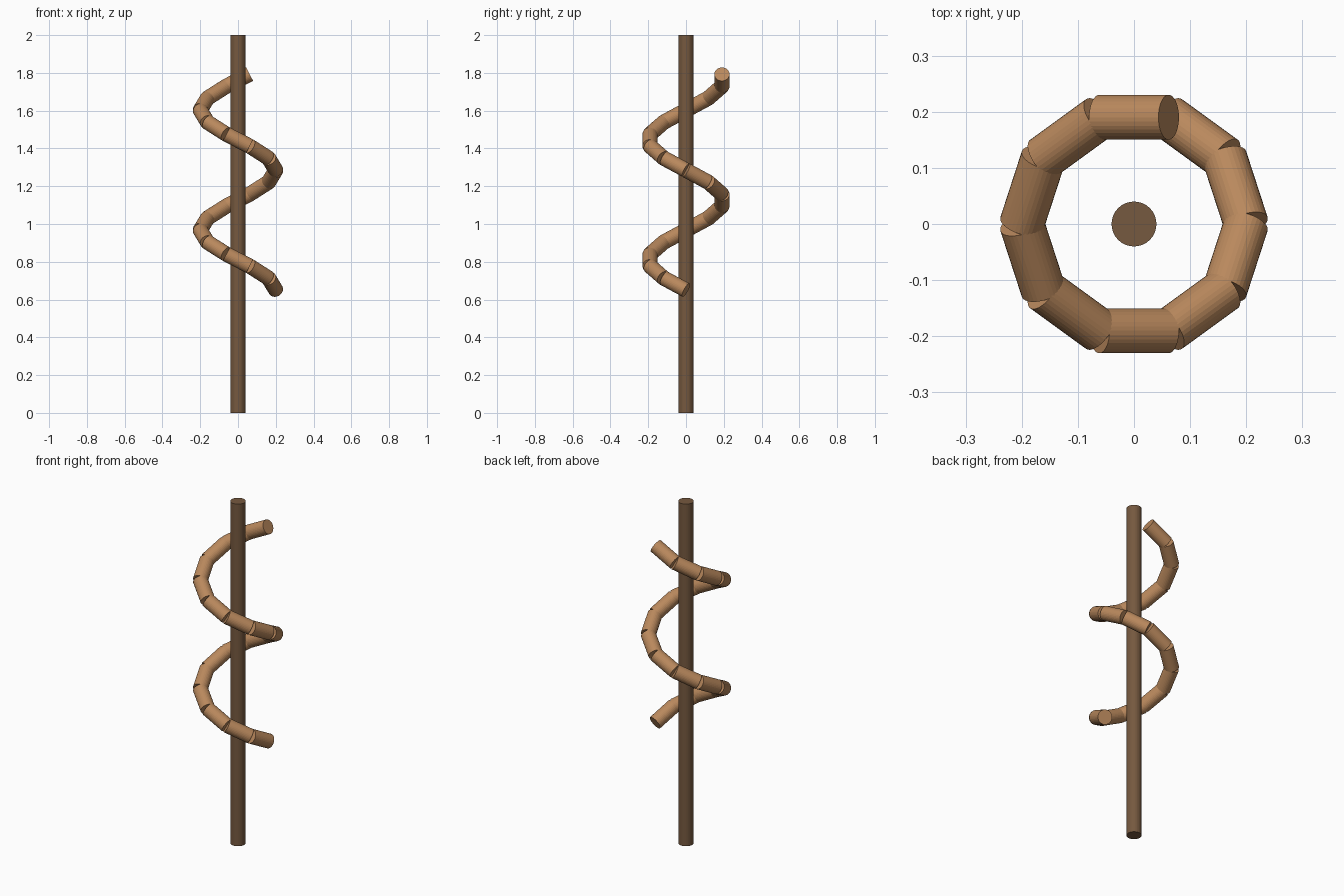
import bpy, math
from mathutils import Vector

if "Cube" in bpy.data.objects:
    bpy.data.objects.remove(bpy.data.objects["Cube"])


def material(name, color):
    m = bpy.data.materials.new(name)
    m.diffuse_color = (*color, 1.0)
    m.use_nodes = True
    m.node_tree.nodes["Principled BSDF"].inputs["Base Color"].default_value = m.diffuse_color
    return m


dark_wood = material("dark brown", (0.18, 0.10, 0.05))
light_wood = material("light brown", (0.49, 0.25, 0.11))


def rod(name, a, b, radius, mat):
    """Capped cylinder from point a to point b."""
    d = b - a
    bpy.ops.mesh.primitive_cylinder_add(
        vertices=32, radius=radius, depth=d.length, location=(a + b) / 2,
        rotation=d.to_track_quat('Z', 'Y').to_euler())
    ob = bpy.context.object
    ob.name = name
    ob.data.materials.append(mat)
    return ob


# straight central pole
rod("pole", Vector((0, 0, 0)), Vector((0, 0, 2)), 0.04, dark_wood)

# vine: 18 straight segments winding clockwise, ten per turn
SEGMENTS, RADIUS, START, RISE = 18, 0.2, 0.65, 0.0635


def helix(i):
    t = -i * math.tau / 10
    return Vector((RADIUS * math.cos(t), RADIUS * math.sin(t), START + RISE * i))


for i in range(SEGMENTS):
    rod(f"vine_segment_{i + 1}", helix(i), helix(i + 1), 0.04, light_wood)
